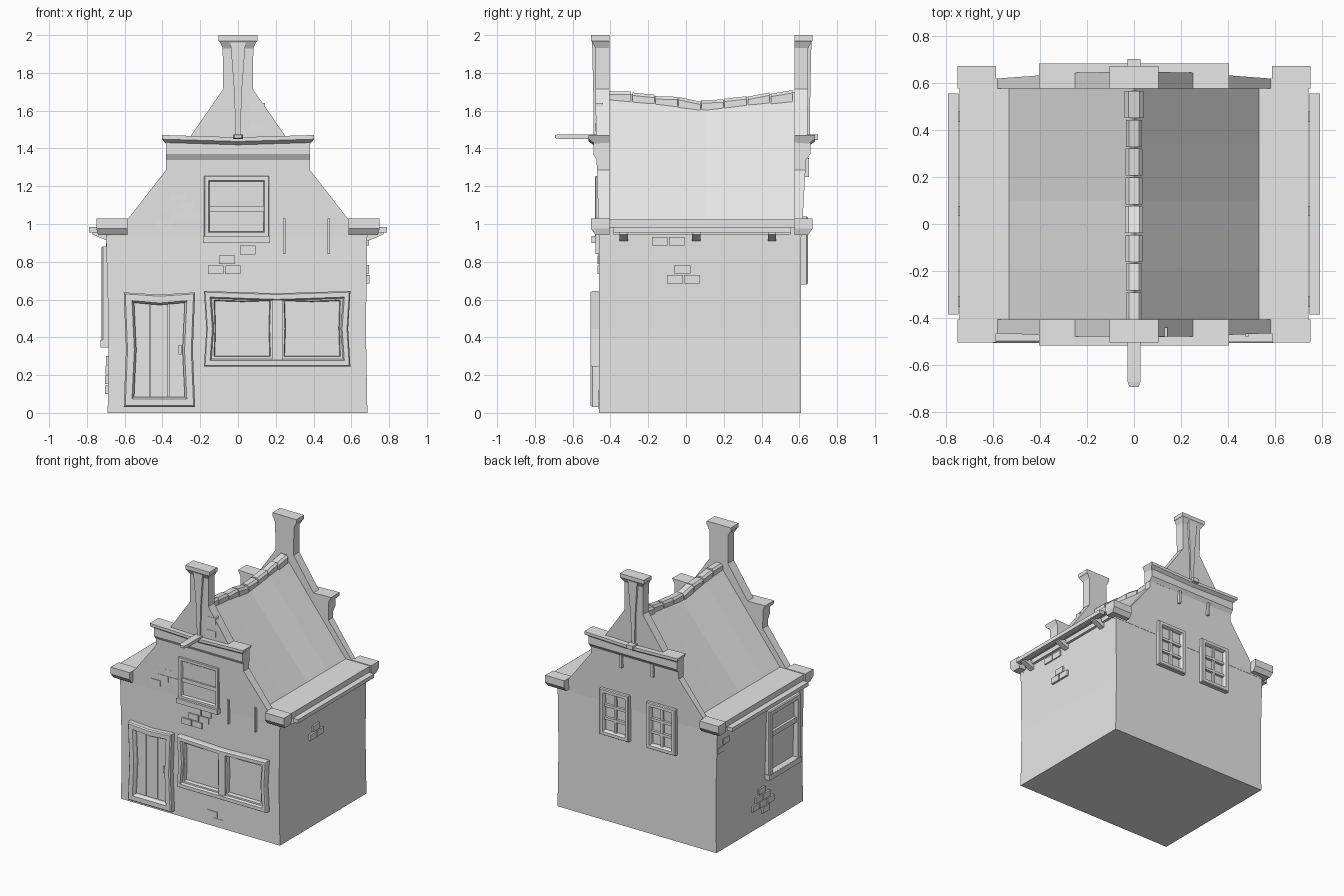
import bpy, bmesh, random

random.seed(4)
cube = bpy.data.objects.get("Cube")
if cube:
    bpy.data.objects.remove(cube)

stone = bpy.data.materials.new("plain grey")
stone.use_nodes = True
GREY = (0.8, 0.8, 0.8, 1)
stone.diffuse_color = GREY
stone.node_tree.nodes["Principled BSDF"].inputs["Base Color"].default_value = GREY

# Wall coordinates: u along the wall, v up, d outwards
WALLS = {
    "front": lambda u, v, d: (u, -0.46 - d, v),
    "back": lambda u, v, d: (u, 0.61 + d, v),
    "left": lambda u, v, d: (0.682 + d, u, v),
    "right": lambda u, v, d: (-0.688 - d, u, v),
}


def loft(name, rings, closed=False):
    """Skin a list of equal rings; cap the ends, or join them if closed."""
    bm = bmesh.new()
    loops = [[bm.verts.new(p) for p in ring] for ring in rings]
    n = len(loops[0])
    pairs = list(zip(loops, loops[1:]))
    if closed:
        pairs.append((loops[-1], loops[0]))
    else:
        bm.faces.new(loops[0])
        bm.faces.new(loops[-1])
    for a, b in pairs:
        for i in range(n):
            j = (i + 1) % n
            bm.faces.new((a[i], a[j], b[j], b[i]))
    bmesh.ops.recalc_face_normals(bm, faces=bm.faces)
    mesh = bpy.data.meshes.new(name)
    bm.to_mesh(mesh)
    bm.free()
    mesh.materials.append(stone)
    obj = bpy.data.objects.new(name, mesh)
    bpy.context.collection.objects.link(obj)
    return obj


def rect(x0, x1, y0, y1, z):
    return [(x0, y0, z), (x1, y0, z), (x1, y1, z), (x0, y1, z)]


def box(name, x0, x1, y0, y1, z0, z1):
    return loft(name, [rect(x0, x1, y0, y1, z0), rect(x0, x1, y0, y1, z1)])


def plate(name, wall, u0, u1, v0, v1, d, back=-0.02):
    place = WALLS[wall]
    corners = [(u0, v0), (u1, v0), (u1, v1), (u0, v1)]
    return loft(name, [[place(u, v, k) for u, v in corners] for k in (back, d)])


def frame(name, wall, u0, u1, v0, v1, w, d, bow=0.0):
    """Moulded surround with an open middle; bow pinches the middle of each side."""
    place = WALLS[wall]

    def ring(inset, depth):
        a, b, c, e = u0 + inset, u1 - inset, v0 + inset, v1 - inset
        m, h = (a + b) / 2, (c + e) / 2
        pts = [(a, c), (m, c), (b, c), (b - bow, h), (b, e),
               (m, e - bow), (a, e), (a + bow, h)]
        return [place(u, v, depth) for u, v in pts]

    return loft(name, [ring(0, -0.02), ring(0, d * 0.8), ring(w * 0.15, d),
                       ring(w * 0.8, d), ring(w, d * 0.6), ring(w, -0.02)], closed=True)


def bricks(name, wall, u, v, rows, d=0.01):
    """Loose courses: each row is (start offset, brick count)."""
    for r, (start, count) in enumerate(rows):
        for i in range(count):
            a = u + start + i * 0.09
            lift = d * random.uniform(0.6, 1.0)
            plate(f"{name}_{r}_{i}", wall, a, a + 0.083, v + r * 0.052,
                  v + r * 0.052 + 0.046, lift)


# House body with slightly pinched walls
loft("house_body", [rect(-0.69, 0.685, -0.46, 0.61, 0), rect(-0.685, 0.677, -0.46, 0.61, 0.45),
                    rect(-0.695, 0.682, -0.46, 0.61, 0.8), rect(-0.70, 0.685, -0.46, 0.61, 1.0)])


# Sagging roof and ridge tiles
def ridge(y):
    return 1.625 + 0.055 * min(1, abs(y - 0.1) / 0.45)


loft("roof", [[(-0.53, y, 0.95), (-0.53, y, 1.025), (0, y, ridge(y) + 0.02),
               (0.53, y, 1.025), (0.53, y, 0.95)]
              for y in (-0.41, -0.19, 0.1, 0.34, 0.58)])
TILES = 8
for i in range(TILES):
    y0 = -0.405 + i * 0.122
    y1 = y0 + 0.115
    tilt = random.uniform(-0.006, 0.006)
    half = random.uniform(0.034, 0.04)
    loft(f"ridge_tile_{i}", [
        [(-half, y, ridge(y) - 0.035), (-half, y, ridge(y) + 0.01 + s), (-half * 0.6, y, ridge(y) + 0.025 + s),
         (half * 0.6, y, ridge(y) + 0.025 + s), (half, y, ridge(y) + 0.01 + s), (half, y, ridge(y) - 0.035)]
        for y, s in ((y0, tilt), (y1, -tilt))])

# Stepped gables, one at each end
HALF = [(0.685, 0.93), (0.685, 1.0), (0.58, 1.03), (0.38, 1.287), (0.38, 1.455),
        (0.258, 1.455), (0.078, 1.715), (0.082, 1.97)]
OUTLINE = HALF + [(-x, z) for x, z in reversed(HALF)]
for end, s, inner, outer, lean in (("front", -1, 0.405, 0.461, 0.018),
                                   ("back", 1, 0.575, 0.612, 0.034)):
    def face(z):
        return outer + lean * min(1, (z - 0.93) / 0.6)

    loft(f"{end}_gable", [[(x, s * inner, z) for x, z in OUTLINE],
                          [(x, s * face(z), z) for x, z in OUTLINE]])
    top = face(2)
    # Raised band below the cornice
    loft(f"{end}_band", [[(x, s * inner, 1.34), (x, s * face(1.34), 1.34), (x, s * (top + 0.012), 1.37),
                          (x, s * (top + 0.012), 1.45), (x, s * inner, 1.45)] for x in (-0.382, 0.382)])
    # Bowed cornice
    rings = []
    for t in (-1, -0.85, -0.4, 0, 0.4, 0.85, 1):
        z = 1.445 + 0.012 * abs(t)
        rings.append([(0.38 * t, s * inner, z - 0.03), (0.38 * t, s * top, z - 0.035),
                      (0.403 * t, s * (top + 0.036), z - 0.008), (0.403 * t, s * (top + 0.036), z + 0.014),
                      (0.403 * t, s * inner, z + 0.014)])
    loft(f"{end}_cornice", rings)
    # Chimney-like finial cap and tapered spine
    loft(f"{end}_cap", [rect(-h, h, s * inner, s * o, z) for h, o, z in
                        ((0.08, top, 1.93), (0.098, top + 0.02, 1.965),
                         (0.104, top + 0.024, 1.97), (0.104, top + 0.024, 2.0))])
    loft(f"{end}_spine", [rect(-h, h, s * inner, s * (top + o), z) for h, o, z in
                          ((0.012, 0.01, 1.45), (0.02, 0.012, 1.7), (0.04, 0.018, 1.96))])
    # Shoulder blocks over the eaves
    for side in (-1, 1):
        loft(f"{end}_shoulder_{'left' if side > 0 else 'right'}", [
            rect(side * 0.585, side * xo, s * inner, s * o, z) for xo, o, z in
            ((0.74, top, 0.942), (0.75, top + 0.024, 0.975), (0.75, top + 0.024, 1.03))])

# Hoisting beam and its rear stub
loft("hoist_beam", [[(x * k, y, 1.463 + z * k) for x, z in
                     ((-0.027, -0.012), (0.027, -0.012), (0.027, 0.012), (-0.027, 0.012))]
                    for y, k in ((-0.42, 1), (-0.67, 1), (-0.693, 0.7))])
box("rear_beam_stub", -0.027, 0.027, 0.58, 0.70, 1.445, 1.475)

# Eaves, gutters and brackets on both long sides
for name, s in (("left", 1), ("right", -1)):
    box(f"{name}_eaves", s * 0.52, s * 0.74, -0.41, 0.58, 0.98, 1.025)
    box(f"{name}_gutter_rail", s * 0.745, s * 0.79, -0.385, 0.555, 0.955, 0.985)
    box(f"{name}_wall_plate", s * 0.66, s * 0.705, -0.385, 0.555, 0.945, 0.985)
    for i, y in enumerate((-0.33, 0.055, 0.455)):
        loft(f"{name}_bracket_{i}", [[(s * x, yy, z) for x, z in
                                      ((0.66, 0.90), (0.70, 0.915), (0.77, 0.945), (0.77, 0.97), (0.66, 0.97))]
                                     for yy in (y - 0.022, y + 0.022)])

# Door with planks
frame("door_frame", "front", -0.605, -0.227, 0.03, 0.638, 0.055, 0.045, 0.012)
for i in range(3):
    u = -0.56 + i * 0.098
    plate(f"door_plank_{i}", "front", u, u + 0.092, 0.07, 0.6, 0.009)
plate("door_threshold", "front", -0.56, -0.27, 0.04, 0.075, 0.03)
plate("door_handle", "front", -0.315, -0.30, 0.31, 0.36, 0.02)

# Wide shop window with two panes
frame("shop_window_frame", "front", -0.18, 0.595, 0.245, 0.645, 0.04, 0.045, 0.012)
for i, u in enumerate((-0.145, 0.225)):
    frame(f"shop_window_pane_{i}", "front", u, u + 0.335, 0.28, 0.615, 0.022, 0.028, 0.005)
plate("shop_window_mullion", "front", 0.18, 0.235, 0.275, 0.615, 0.038)

# Upper front window
frame("upper_window_frame", "front", -0.18, 0.165, 0.93, 1.255, 0.03, 0.022)
plate("upper_window_transom", "front", -0.155, 0.14, 1.065, 1.095, 0.016)
plate("upper_window_sill", "front", -0.185, 0.17, 0.90, 0.937, 0.04)

# Side window with transom
frame("side_window_frame", "right", -0.39, 0.0, 0.35, 0.88, 0.045, 0.035)
plate("side_window_transom", "right", -0.36, -0.03, 0.665, 0.705, 0.025)
plate("side_window_sill", "right", -0.395, 0.005, 0.345, 0.385, 0.04)

# Rear windows with glazing bars
for i, u in enumerate((-0.355, 0.05)):
    frame(f"rear_window_frame_{i}", "back", u, u + 0.25, 0.68, 1.04, 0.035, 0.035)
    plate(f"rear_window_upright_{i}", "back", u + 0.115, u + 0.135, 0.71, 1.01, 0.018)
    for k in range(2):
        v = 0.80 + k * 0.10
        plate(f"rear_window_bar_{i}_{k}", "back", u + 0.03, u + 0.22, v, v + 0.02, 0.02)

# Iron wall anchors
for i, u in enumerate((0.245, 0.48)):
    plate(f"front_anchor_{i}", "front", u - 0.007, u + 0.007, 0.84, 1.03, 0.018)
for i, u in enumerate((-0.16, 0.11)):
    plate(f"rear_anchor_{i}", "back", u - 0.009, u + 0.009, 1.25, 1.35, 0.042)

# Exposed brick patches
bricks("front_bricks_middle", "front", -0.16, 0.735, [(0, 2), (0.06, 2), (0.08, 2)])
bricks("front_bricks_shoulder", "front", -0.43, 0.97, [(0, 1), (0.07, 2), (0.03, 2), (0.07, 1)], 0.009)
bricks("front_bricks_top", "front", 0.03, 1.49, [(0.03, 1), (0, 1), (0.03, 1)], 0.025)
bricks("front_bricks_base", "front", 0.06, 0.02, [(0.05, 1), (0, 1)], 0.005)
bricks("left_bricks", "left", -0.1, 0.685, [(0, 2), (0.04, 1)], 0.016)
bricks("left_bricks_top", "left", -0.18, 0.885, [(0, 2)], 0.012)
bricks("right_bricks", "right", -0.09, 0.10, [(0.06, 1), (0, 3), (0.05, 2), (0.1, 1)], 0.016)
bricks("right_bricks_corner", "right", 0.36, 0.77, [(0.16, 1), (0.1, 1), (0.06, 2)], 0.016)
